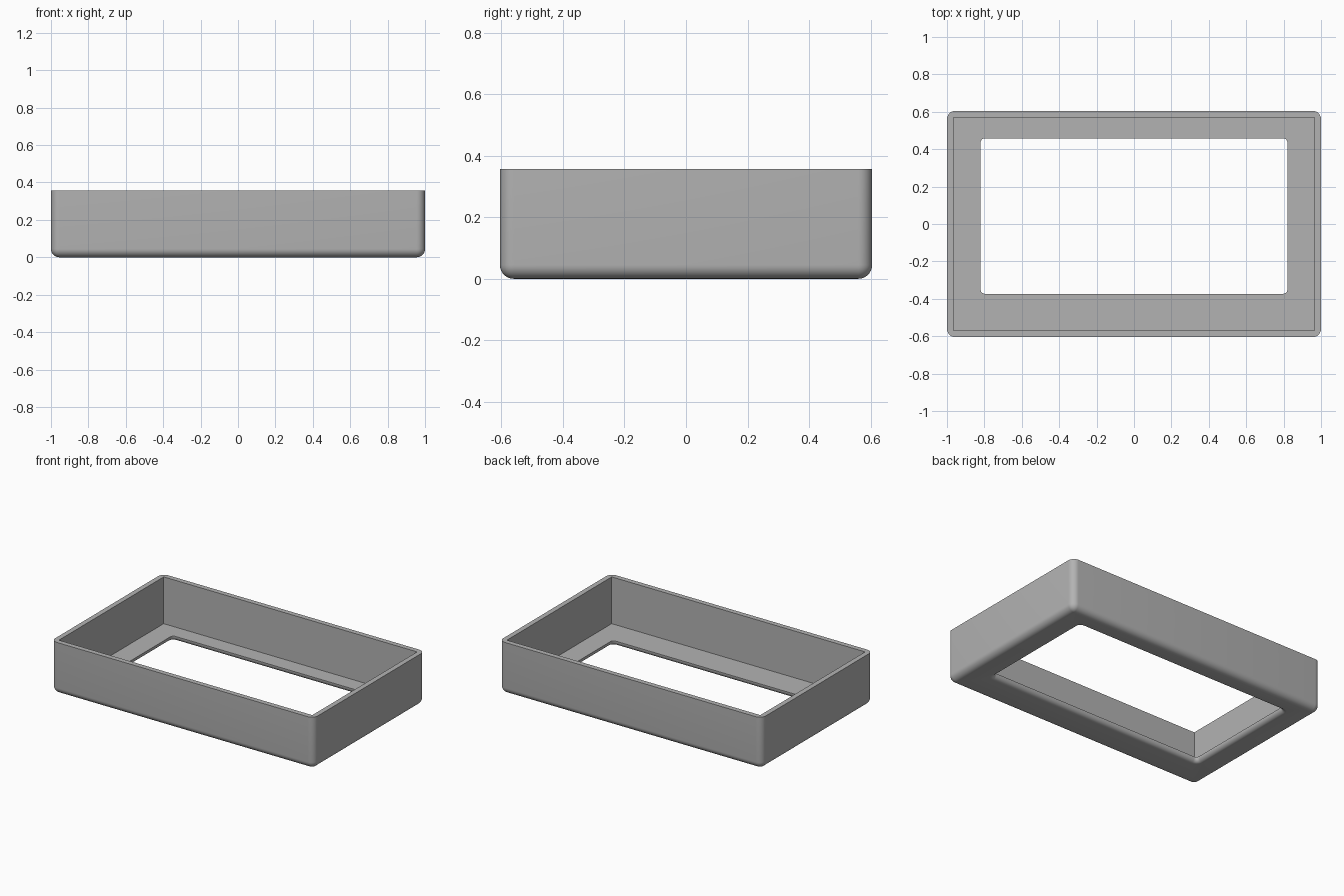
import bpy
import bmesh
from math import cos, sin, pi, radians

cube = bpy.data.objects.get("Cube")
if cube:
    bpy.data.objects.remove(cube, do_unlink=True)

# Main dimensions
HALF_X, HALF_Y, HEIGHT = 1.0, 0.605, 0.357
WALL, FLOOR = 0.035, 0.035
EDGE = 0.045          # rounding of the outer corners and lower edge
LIP = 0.03            # rounding under the window
STEPS = 8

grey = bpy.data.materials.new("plain_grey")
grey.use_nodes = True
colour = (0.45, 0.45, 0.45, 1)
grey.diffuse_color = colour
grey.node_tree.nodes["Principled BSDF"].inputs["Base Color"].default_value = colour


def ring(bm, hx, y0, y1, r, z):
    """Rounded rectangle of vertices, anticlockwise from the back left corner."""
    corners = [(hx - r, y1 - r), (r - hx, y1 - r), (r - hx, y0 + r), (hx - r, y0 + r)]
    return [bm.verts.new((cx + r * cos((k + i / STEPS) * pi / 2),
                          cy + r * sin((k + i / STEPS) * pi / 2), z))
            for k, (cx, cy) in enumerate(corners) for i in range(STEPS + 1)]


def outer(bm, inset, z):
    return ring(bm, HALF_X - inset, inset - HALF_Y, HALF_Y - inset, EDGE - inset, z)


def window(bm, grow, z):
    return ring(bm, 0.82 + grow, -0.373 - grow, 0.458 + grow, 0.022 + grow, z)


bm = bmesh.new()
angles = [i / STEPS * pi / 2 for i in range(STEPS + 1)]
rings = []

# Cavity: floor edge up to the rim
for z in (FLOOR, HEIGHT):
    rings.append(ring(bm, HALF_X - WALL, WALL - HALF_Y, HALF_Y - WALL, 0, z))

# Outer wall, down and around the rounded lower edge
rings.append(outer(bm, 0, HEIGHT))
for a in angles:
    rings.append(outer(bm, EDGE * (1 - cos(a)), EDGE * (1 - sin(a))))

# Underside to the window, with a rounded lip
for a in angles:
    rings.append(window(bm, LIP * (1 - sin(a)), LIP * (1 - cos(a))))
rings.append(window(bm, 0, FLOOR))

# Skin the rings into one closed shell
for a, b in zip(rings, rings[1:] + rings[:1]):
    n = len(a)
    for i in range(n):
        j = (i + 1) % n
        bm.faces.new((a[i], a[j], b[j], b[i]))
bmesh.ops.remove_doubles(bm, verts=bm.verts, dist=0.00001)
bmesh.ops.recalc_face_normals(bm, faces=bm.faces)

mesh = bpy.data.meshes.new("open_frame_case")
bm.to_mesh(mesh)
bm.free()
mesh.materials.append(grey)
case = bpy.data.objects.new("open_frame_case", mesh)
bpy.context.collection.objects.link(case)

bpy.ops.object.select_all(action='DESELECT')
case.select_set(True)
bpy.context.view_layer.objects.active = case
bpy.ops.object.shade_smooth_by_angle(angle=radians(30))
